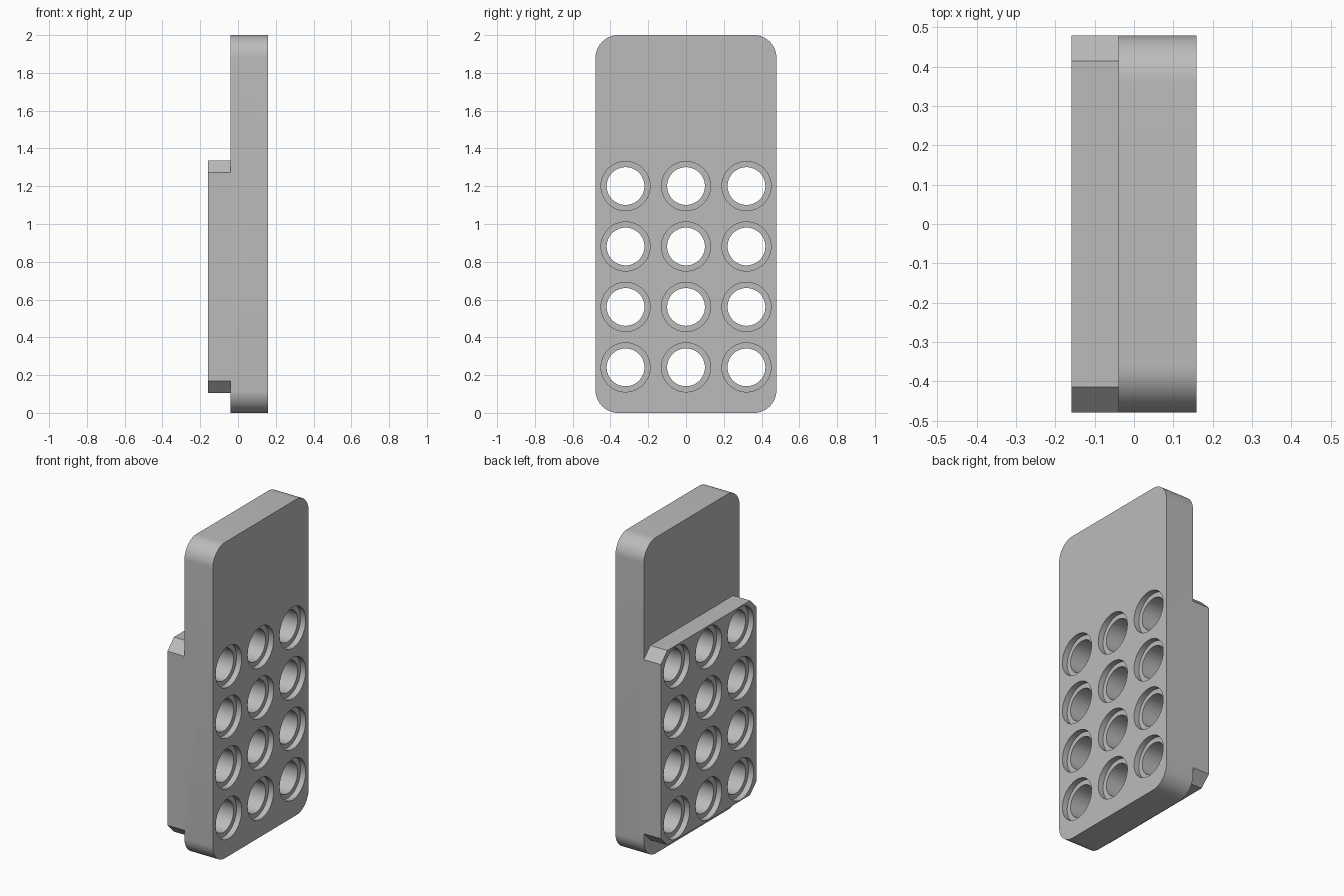
import bpy
import bmesh
from math import cos, sin, pi, radians

cube = bpy.data.objects.get("Cube")
if cube:
    bpy.data.objects.remove(cube, do_unlink=True)

HALF_W = 0.479            # half width along y
X_BACK, X_STEP, X_FACE = -0.159, -0.04, 0.159
PITCH = 0.32              # hole spacing
BORE, RIM, RIM_DEPTH = 0.1, 0.13, 0.036

grey = bpy.data.materials.new("light grey")
grey.use_nodes = True
colour = (0.5, 0.5, 0.5, 1)
grey.diffuse_color = colour
grey.node_tree.nodes["Principled BSDF"].inputs["Base Color"].default_value = colour


def finish(bm, name):
    bmesh.ops.recalc_face_normals(bm, faces=bm.faces)
    mesh = bpy.data.meshes.new(name)
    bm.to_mesh(mesh)
    bm.free()
    mesh.materials.append(grey)
    obj = bpy.data.objects.new(name, mesh)
    bpy.context.collection.objects.link(obj)
    return obj


def slab(name, z0, z1, x0, x1, corner, steps):
    """Rectangle in the yz plane with rounded or cut corners, extruded along x."""
    bm = bmesh.new()
    verts = []
    corners = [(1, z1, 0), (-1, z1, 1), (-1, z0, 2), (1, z0, 3)]
    for side, z, quarter in corners:
        cy = side * (HALF_W - corner)
        cz = z - corner if z == z1 else z + corner
        for i in range(steps + 1):
            a = (quarter + i / steps) * pi / 2
            verts.append(bm.verts.new((x0, cy + corner * cos(a), cz + corner * sin(a))))
    face = bm.faces.new(verts)
    ext = bmesh.ops.extrude_face_region(bm, geom=[face])["geom"]
    bmesh.ops.translate(bm, vec=(x1 - x0, 0, 0),
                        verts=[v for v in ext if isinstance(v, bmesh.types.BMVert)])
    return finish(bm, name)


def hole_cutters():
    """Grid of stepped pins: a through bore with a wider recess at each end."""
    bm = bmesh.new()
    seg, over = 48, 0.05
    a, b = X_BACK + RIM_DEPTH, X_FACE - RIM_DEPTH
    profile = [(X_BACK - over, RIM), (a, RIM), (a, BORE),
               (b, BORE), (b, RIM), (X_FACE + over, RIM)]
    for row in range(4):
        for col in (-1, 0, 1):
            cy, cz = col * PITCH, 0.241 + row * PITCH
            rings = [[bm.verts.new((x, cy + r * cos(2 * pi * i / seg),
                                    cz + r * sin(2 * pi * i / seg)))
                      for i in range(seg)] for x, r in profile]
            for p, q in zip(rings, rings[1:]):
                for i in range(seg):
                    j = (i + 1) % seg
                    bm.faces.new((p[i], p[j], q[j], q[i]))
            bm.faces.new(rings[0])
            bm.faces.new(rings[-1])
    return finish(bm, "hole_cutters")


def combine(target, tool, operation):
    mod = target.modifiers.new(operation.lower(), "BOOLEAN")
    mod.operation, mod.solver, mod.object = operation, "EXACT", tool
    bpy.ops.object.select_all(action="DESELECT")
    target.select_set(True)
    bpy.context.view_layer.objects.active = target
    bpy.ops.object.modifier_apply(modifier=mod.name)
    bpy.data.objects.remove(tool, do_unlink=True)


# Tall rounded plate, with the shorter cut-cornered panel behind it
body = slab("perforated_plate", 0, 2, X_STEP, X_FACE, 0.12, 14)
panel = slab("back_panel", 0.105, 1.337, X_BACK, X_STEP, 0.065, 1)
combine(body, panel, "UNION")

# Twelve recessed through holes
combine(body, hole_cutters(), "DIFFERENCE")
bpy.ops.object.shade_smooth_by_angle(angle=radians(30))
